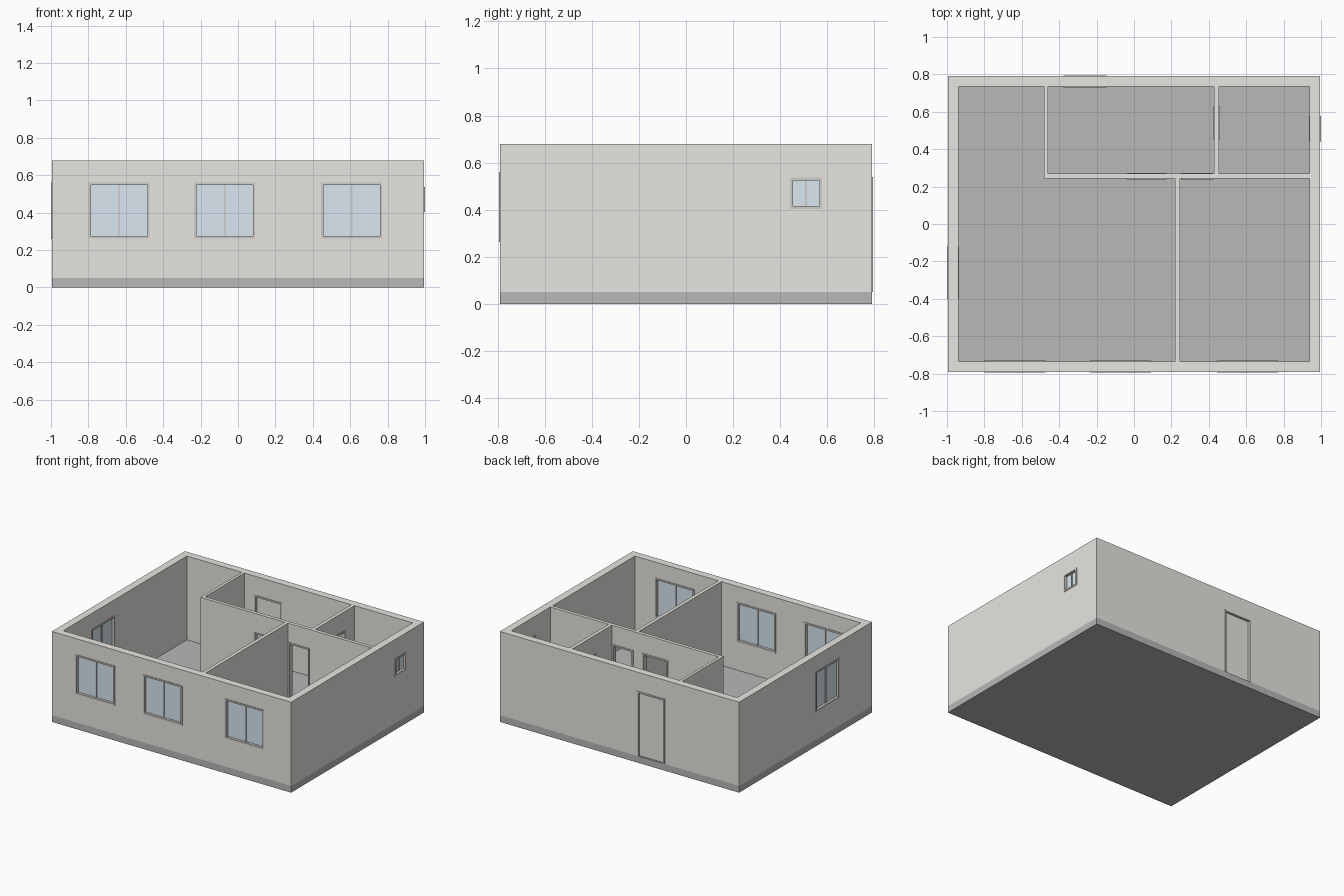
import bpy, bmesh
from mathutils import Matrix, Vector

if "Cube" in bpy.data.objects:
    bpy.data.objects.remove(bpy.data.objects["Cube"])

X, Y = 0.995, 0.79            # outer half sizes
IX, IY = 0.939, 0.734         # inner half sizes
FLOOR, TOP = 0.05, 0.68
CASING, LIP = 0.012, 0.004    # casing width, and how far it stands proud


def material(name, rgb):
    m = bpy.data.materials.new(name)
    m.diffuse_color = (*rgb, 1)
    m.use_nodes = True
    m.node_tree.nodes["Principled BSDF"].inputs["Base Color"].default_value = m.diffuse_color
    return m


WALL = material("plaster", (0.80, 0.79, 0.75))
SLAB = material("concrete", (0.48, 0.48, 0.48))
TRIM = material("trim", (0.62, 0.61, 0.59))
GLASS = material("glass", (0.70, 0.80, 0.88))


def boxes(name, spans, mat=None):
    """One object from several (x0, x1, y0, y1, z0, z1) boxes."""
    bm = bmesh.new()
    for x0, x1, y0, y1, z0, z1 in spans:
        centre = Vector((x0 + x1, y0 + y1, z0 + z1)) / 2
        size = Matrix.Diagonal((x1 - x0, y1 - y0, z1 - z0, 1))
        bmesh.ops.create_cube(bm, size=1, matrix=Matrix.Translation(centre) @ size)
    me = bpy.data.meshes.new(name)
    bm.to_mesh(me)
    bm.free()
    ob = bpy.data.objects.new(name, me)
    bpy.context.collection.objects.link(ob)
    if mat:
        me.materials.append(mat)
    return ob


# Floor slab and solid wall block
boxes("floor_slab", [(-X, X, -Y, Y, 0, FLOOR)], SLAB)
walls = boxes("walls", [(-X, X, -Y, Y, FLOOR, TOP)], WALL)


def cut(span):
    cutter = boxes("cutter", [span])
    cutter.hide_render = True
    mod = walls.modifiers.new("cut", 'BOOLEAN')
    mod.operation, mod.solver, mod.object = 'DIFFERENCE', 'EXACT', cutter
    bpy.context.view_layer.objects.active = walls
    bpy.ops.object.modifier_apply(modifier=mod.name)
    bpy.data.objects.remove(cutter)


# Rooms: main room with its side wing, right room, hall, small room
for room in [(-IX, 0.22, -IY, 0.243), (-IX, -0.482, 0.1, IY),
             (0.246, IX, -IY, 0.243), (-0.461, 0.429, 0.269, IY),
             (0.455, IX, 0.269, IY)]:
    cut((*room, 0.02, TOP + 0.1))


def opening(name, axis, u0, u1, v0, v1, z0, z1, kind):
    """u runs along the wall, v through it. kind: window, door or doorway."""
    def place(a, b, c, d, e, f):
        return (a, b, c, d, e, f) if axis == 'x' else (c, d, a, b, e, f)

    window = kind == "window"
    cut(place(u0, u1, v0 - 0.01, v1 + 0.01, z0 if window else 0.02, z1))
    # Casing around the opening
    a, b = v0 - LIP, v1 + LIP
    bars = [place(u0, u0 + CASING, a, b, z0, z1),
            place(u1 - CASING, u1, a, b, z0, z1),
            place(u0 + CASING, u1 - CASING, a, b, z1 - CASING, z1)]
    if window:
        bars.append(place(u0 + CASING, u1 - CASING, a, b, z0, z0 + CASING))
    boxes(name + "_casing", bars, TRIM)
    # Glass with centre bar, or closed door leaf
    i0, i1, mid, vm = u0 + CASING, u1 - CASING, (u0 + u1) / 2, (v0 + v1) / 2
    if window:
        lo, hi = z0 + CASING, z1 - CASING
        boxes(name + "_centre_bar",
              [place(mid - 0.004, mid + 0.004, vm - 0.018, vm + 0.018, lo, hi)], TRIM)
        boxes(name + "_glass",
              [place(i0, mid - 0.004, vm - 0.012, vm + 0.012, lo, hi),
               place(mid + 0.004, i1, vm - 0.012, vm + 0.012, lo, hi)], GLASS)
    elif kind == "door":
        boxes(name + "_leaf", [place(i0, i1, vm - 0.015, vm + 0.015, z0, z1 - CASING)], WALL)


# Three front windows
for n, c in enumerate((-0.635, -0.072, 0.608), 1):
    opening(f"front_window_{n}", 'x', c - 0.163, c + 0.163, -Y, -IY, 0.263, 0.561, "window")
# Side windows
opening("left_window", 'y', -0.40, -0.12, -X, -IX, 0.26, 0.561, "window")
opening("right_window", 'y', 0.442, 0.578, IX, X, 0.403, 0.537, "window")
# Outside door and inside doorways
opening("back_door", 'x', -0.377, -0.147, IY, Y, FLOOR, 0.538, "door")
opening("main_doorway", 'x', -0.038, 0.174, 0.243, 0.269, FLOOR, 0.538, "doorway")
opening("right_doorway", 'x', 0.25, 0.425, 0.243, 0.269, FLOOR, 0.538, "doorway")
opening("small_doorway", 'y', 0.45, 0.63, 0.429, 0.455, FLOOR, 0.538, "doorway")
